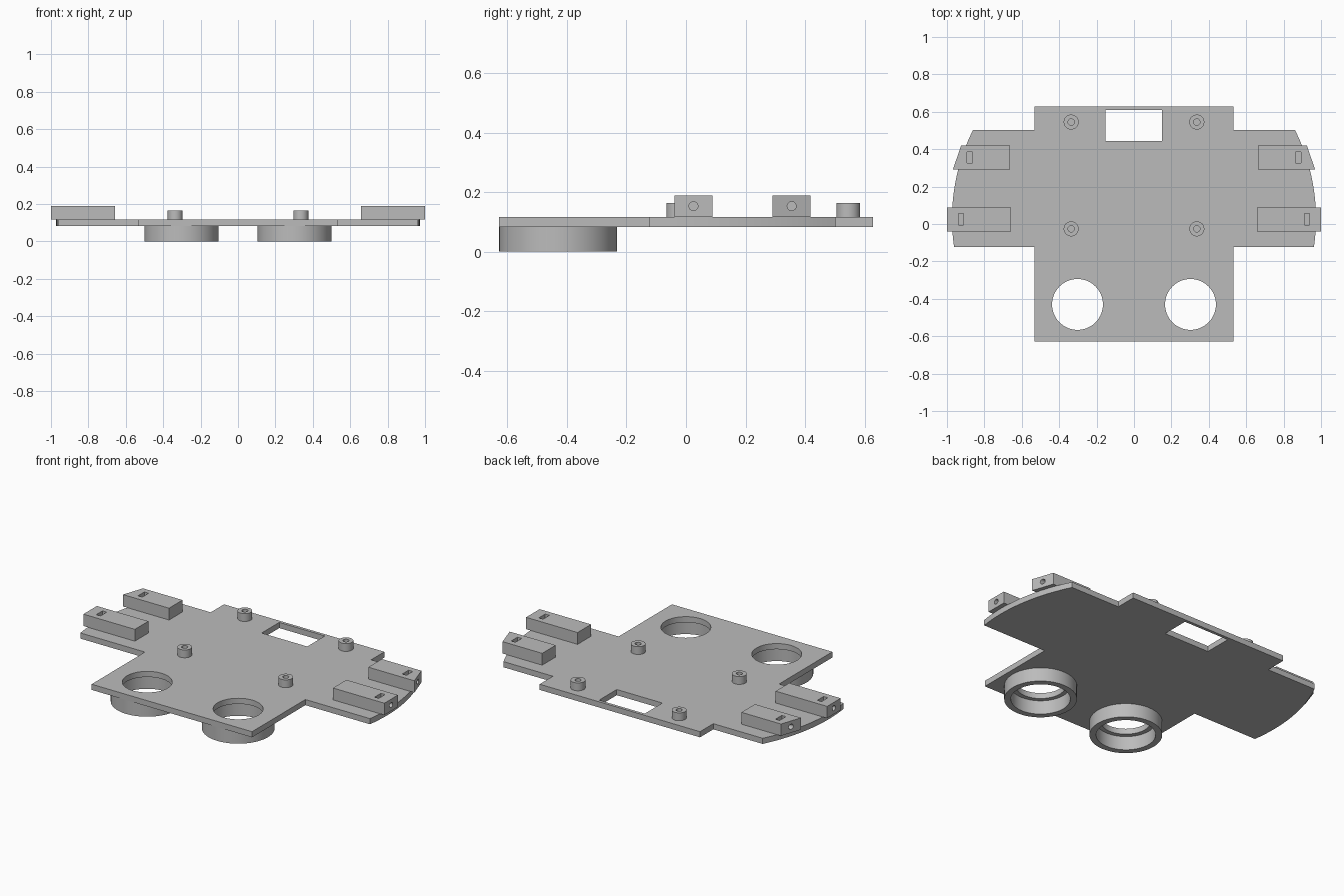
import bpy, bmesh, math

cube = bpy.data.objects.get("Cube")
if cube:
    bpy.data.objects.remove(cube, do_unlink=True)

grey = bpy.data.materials.new("plain grey")
grey.use_nodes = True
GREY = (0.5, 0.5, 0.5, 1)
grey.diffuse_color = GREY
grey.node_tree.nodes["Principled BSDF"].inputs["Base Color"].default_value = GREY

PLATE_LOW, PLATE_TOP = 0.083, 0.117
BLOCK_TOP = 0.188


def prism(name, outline, low, high):
    """Extrude a counter-clockwise outline between two heights."""
    bm = bmesh.new()
    face = bm.faces.new([bm.verts.new((x, y, low)) for x, y in outline])
    made = bmesh.ops.extrude_face_region(bm, geom=[face])["geom"]
    for v in made:
        if isinstance(v, bmesh.types.BMVert):
            v.co.z = high
    bmesh.ops.recalc_face_normals(bm, faces=bm.faces)
    mesh = bpy.data.meshes.new(name)
    bm.to_mesh(mesh)
    bm.free()
    mesh.materials.append(grey)
    obj = bpy.data.objects.new(name, mesh)
    bpy.context.collection.objects.link(obj)
    return obj


def rect(x0, x1, y0, y1):
    return [(x0, y0), (x1, y0), (x1, y1), (x0, y1)]


def circle(x, y, r, n=64):
    return [(x + r * math.cos(math.tau * i / n), y + r * math.sin(math.tau * i / n))
            for i in range(n)]


def cut(obj, cutters):
    """Subtract the cutters, bake the result and remove the cutters."""
    bpy.context.view_layer.objects.active = obj
    for cutter in cutters:
        cutter.hide_render = True
        mod = obj.modifiers.new("cut", "BOOLEAN")
        mod.operation, mod.solver, mod.object = "DIFFERENCE", "EXACT", cutter
        bpy.ops.object.modifier_apply(modifier=mod.name)
        bpy.data.objects.remove(cutter, do_unlink=True)


def smooth(obj):
    bpy.ops.object.select_all(action="DESELECT")
    obj.select_set(True)
    bpy.context.view_layer.objects.active = obj
    bpy.ops.object.shade_smooth_by_angle(angle=math.radians(30))


# Base plate: central slab with a curved wing on each side
half = [(0.533, -0.628), (0.533, -0.122)]
for i in range(21):
    y = -0.122 + (0.502 + 0.122) * i / 20
    half.append((math.sqrt(1.05 ** 2 - (y - 0.03) ** 2) - 0.077, y))
half += [(0.533, 0.502), (0.533, 0.628)]
plate = prism("base_plate", half + [(-x, y) for x, y in reversed(half)], PLATE_LOW, PLATE_TOP)
cut(plate, [prism("window_cutter", rect(-0.153, 0.15, 0.443, 0.61), 0, 0.3)]
    + [prism("eye_cutter", circle(s * 0.302, -0.43, 0.136), -0.1, 0.3) for s in (-1, 1)])
smooth(plate)

for side, s in (("left", 1), ("right", -1)):
    # Collar under each round opening
    collar = prism(side + "_collar", circle(s * 0.303, -0.43, 0.198), 0, PLATE_LOW)
    cut(collar, [prism("bore_cutter", circle(s * 0.303, -0.43, 0.162), -0.1, 0.3)])
    smooth(collar)

    # Hollow screw posts
    for place, y in (("front", -0.026), ("back", 0.545)):
        post = prism(f"{side}_{place}_post", circle(s * 0.336, y, 0.04, 40), PLATE_TOP, 0.164)
        cut(post, [prism("screw_cutter", circle(s * 0.336, y, 0.017, 32), 0, 0.3)])
        smooth(post)

    # Edge blocks: a slot from above meets a round hole from the outer end
    for place, y, inner, near, far, slot in (("front", 0.025, 0.658, 1.0, 1.0, 0.925),
                                             ("back", 0.355, 0.662, 0.968, 0.925, 0.878)):
        outline = [(s * inner, y - 0.064), (s * near, y - 0.064),
                   (s * far, y + 0.064), (s * inner, y + 0.064)]
        block = prism(f"{side}_{place}_block", outline, PLATE_TOP, BLOCK_TOP)
        slot_cutter = prism("slot_cutter", rect(s * slot - 0.014, s * slot + 0.014,
                                                y - 0.03, y + 0.03), PLATE_TOP + 0.005, 0.3)
        hole_cutter = prism("hole_cutter", circle(0, 0, 0.015, 24), 0, 0.2)
        hole_cutter.rotation_euler.y = s * math.pi / 2
        hole_cutter.location = (s * slot, y, 0.153)
        cut(block, [slot_cutter, hole_cutter])
        smooth(block)
